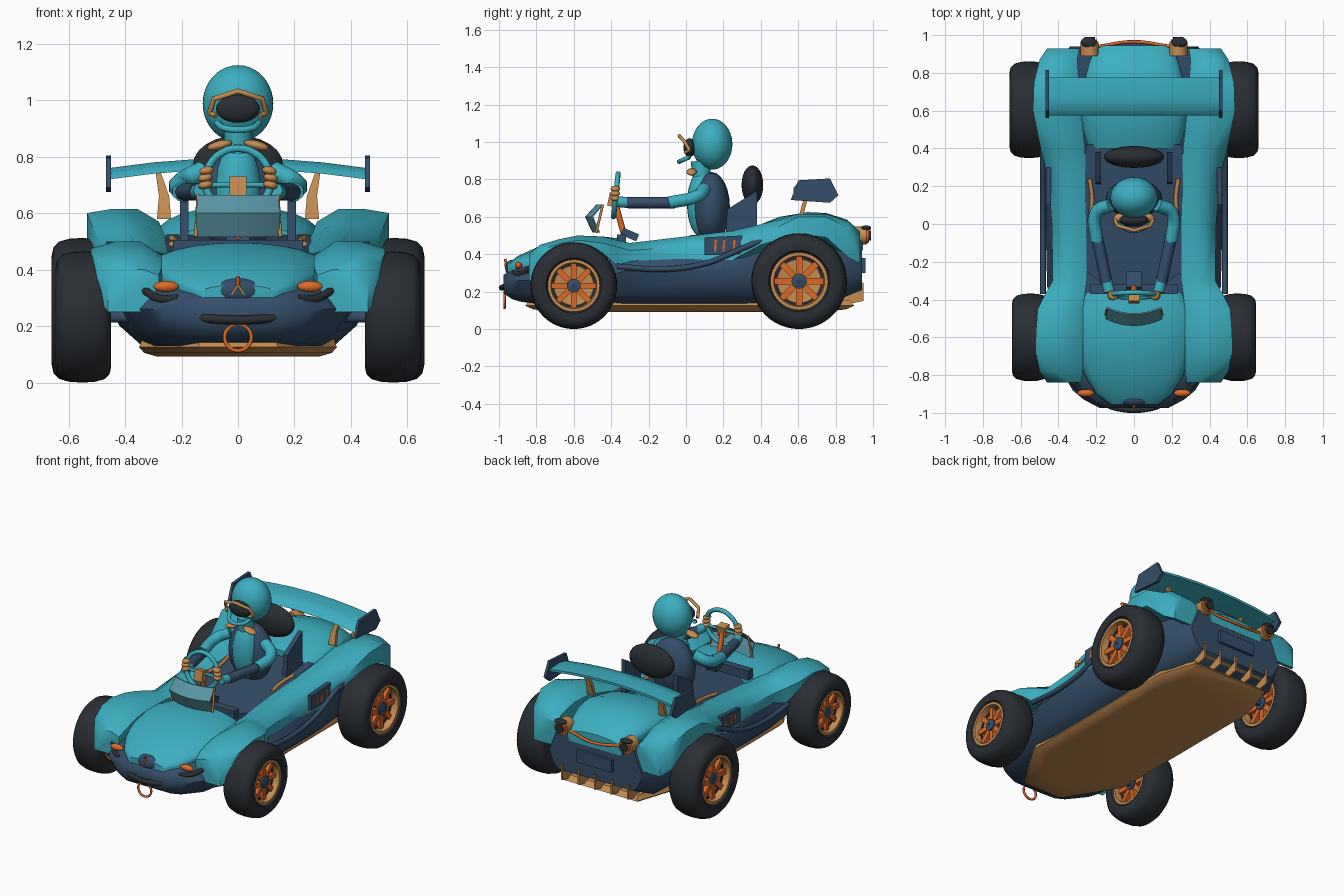
import bpy, bmesh, math
from mathutils import Vector, Matrix

if "Cube" in bpy.data.objects:
    bpy.data.objects.remove(bpy.data.objects["Cube"])

def mat(name, r, g, b):
    m = bpy.data.materials.new(name)
    m.diffuse_color = (r, g, b, 1)
    m.use_nodes = True
    m.node_tree.nodes["Principled BSDF"].inputs["Base Color"].default_value = m.diffuse_color
    return m

TEAL = mat("teal paint", .045, .43, .53)
NAVY = mat("navy", .034, .075, .14)
BLACK = mat("black rubber", .023, .028, .034)
TAN = mat("bronze", .56, .26, .08)
ORANGE = mat("orange", .72, .14, .02)
GLASS = mat("windscreen glass", .10, .30, .37)

def finish(name, bm, m, angle=35):
    bmesh.ops.recalc_face_normals(bm, faces=bm.faces)
    me = bpy.data.meshes.new(name)
    bm.to_mesh(me)
    bm.free()
    return add(name, me, m, angle)

def add(name, me, m, angle=35):
    ob = bpy.data.objects.new(name, me)
    bpy.context.collection.objects.link(ob)
    me.materials.clear()
    me.materials.append(m)
    bpy.ops.object.select_all(action='DESELECT')
    ob.select_set(True)
    bpy.context.view_layer.objects.active = ob
    bpy.ops.object.shade_smooth_by_angle(angle=math.radians(angle))
    return ob

def ball(name, c, r, m, rot=(0, 0, 0), seg=24):
    bm = bmesh.new()
    bmesh.ops.create_uvsphere(bm, u_segments=seg, v_segments=seg // 2, radius=1)
    ob = finish(name, bm, m, 60)
    ob.location, ob.scale, ob.rotation_euler = c, r, rot
    return ob

def box(name, c, size, m, rot=(0, 0, 0)):
    bm = bmesh.new()
    bmesh.ops.create_cube(bm, size=1)
    bmesh.ops.scale(bm, vec=size, verts=bm.verts)
    ob = finish(name, bm, m)
    ob.location, ob.rotation_euler = c, rot
    return ob

def loft(name, rings, m, angle=35, closed=False):
    bm = bmesh.new()
    vs = [[bm.verts.new(p) for p in ring] for ring in rings]
    n = len(rings[0])
    pairs = list(zip(vs, vs[1:])) + ([(vs[-1], vs[0])] if closed else [])
    for a, b in pairs:
        for i in range(n):
            bm.faces.new((a[i], a[(i + 1) % n], b[(i + 1) % n], b[i]))
    if not closed:
        bm.faces.new(vs[0])
        bm.faces.new(vs[-1])
    return finish(name, bm, m, angle)

def side_plate(name, yz, x0, x1, m):
    return loft(name, [[(x, y, z) for y, z in yz] for x in (x0, x1)], m)

def tube(name, pts, r, m, closed=False, smooth=True):
    cu = bpy.data.curves.new(name, 'CURVE')
    cu.dimensions, cu.bevel_depth, cu.bevel_resolution = '3D', r, 2
    cu.use_fill_caps = True
    cu.resolution_u = 6
    sp = cu.splines.new('BEZIER')
    sp.bezier_points.add(len(pts) - 1)
    for p, co in zip(sp.bezier_points, pts):
        p.co = co
        p.handle_left_type = p.handle_right_type = 'AUTO' if smooth else 'VECTOR'
    sp.use_cyclic_u = closed
    tmp = bpy.data.objects.new("tmp", cu)
    me = bpy.data.meshes.new_from_object(tmp)
    bpy.data.objects.remove(tmp)
    return add(name, me, m, 50)

def circle(c, r, tilt=0, n=12):
    t = Matrix.Rotation(tilt, 3, 'X')
    return [Vector(c) + t @ Vector((r * math.cos(a), 0, r * math.sin(a)))
            for a in (i * math.tau / n for i in range(n))]

def lathe_x(name, c, prof, m, seg=40):
    return loft(name, [[(c[0] + x, c[1] + r * math.cos(a), c[2] + r * math.sin(a)) for x, r in prof]
                       for a in (i * math.tau / seg for i in range(seg))], m, 40, True)

def mirrored(half):  # half outline from bottom to top, mirrored in x
    return half + [(-x, y, z) for x, y, z in reversed(half)]

# Lower hull: y, bottom z, bottom half width, middle half width, middle z, top half width, top z
hull = [(-.975, .19, .10, .18, .25, .12, .29), (-.93, .16, .16, .265, .255, .20, .315),
        (-.88, .145, .20, .325, .26, .26, .33), (-.75, .13, .27, .40, .26, .33, .36),
        (-.40, .13, .33, .44, .29, .40, .37), (-.33, .13, .34, .46, .31, .425, .37),
        (.30, .13, .34, .475, .32, .445, .38), (.42, .13, .33, .44, .30, .42, .42),
        (.80, .15, .32, .42, .31, .38, .47), (.94, .21, .27, .34, .32, .28, .47)]
loft("lower_hull", [mirrored([(wb, y, zb), (wb + .6 * (wm - wb), y, zb + .38 * (zm - zb)), (wm, y, zm), (wt, y, zt)])
                    for y, zb, wb, wm, zm, wt, zt in hull], NAVY, 50)
# Cockpit floor, rising to the rear and tapering to the steering column
floor = [(.255, .42, .525), (.262, .10, .49), (.255, -.25, .455), (.12, -.35, .45)]
loft("cockpit_floor", [[(x, y, z - d) for x, y, z in floor + [(-x, y, z) for x, y, z in reversed(floor)]]
                       for d in (.08, 0)], NAVY)

# Floor pan and rear diffuser
pan = [(.14, -.86), (.35, -.52), (.35, .66), (.27, .90)]
ring = pan + [(-x, y) for x, y in reversed(pan)]
loft("floor_pan", [[(x * k, y * k, z) for x, y in ring]
                   for k, z in ((.82, .092), (.95, .105), (1, .125), (.97, .155))], TAN, 30)
side_plate("diffuser_ramp", [(.70, .12), (.92, .20), (.92, .225), (.70, .15)], -.24, .24, TAN)
for i in range(5):
    x = -.24 + .12 * i
    side_plate("diffuser_fin", [(.74, .11), (.95, .15), (.95, .25), (.74, .16)], x - .006, x + .006, TAN)

# Hood and rear deck: y, half width, edge z, crown z
def deck(name, rows):
    rings = []
    for y, w, ze, zc in rows:
        arc = [(w * math.sin(a), y, ze + (zc - ze) * math.cos(a)) for a in (i * math.pi / 12 for i in range(-6, 7))]
        rings.append(arc + [(w * .95, y, ze - .04), (-w * .95, y, ze - .04)])
    loft(name, rings, TEAL, 40)

deck("hood", [(-.955, .13, .32, .345), (-.90, .20, .34, .39), (-.80, .26, .365, .435), (-.68, .30, .39, .475),
              (-.56, .31, .41, .495), (-.45, .30, .42, .495), (-.36, .25, .43, .485)])
deck("rear_deck", [(.40, .24, .48, .56), (.50, .27, .51, .60), (.65, .285, .53, .625), (.75, .265, .53, .62),
                   (.86, .235, .505, .585), (.945, .20, .46, .51)])

# Fender and side pod shells: y, inner x, outer x, outer bottom z, shoulder z, crown z, inner z
shell = [(-.84, .28, .46, .25, .36, .40, .38), (-.78, .27, .50, .30, .42, .45, .41),
         (-.68, .27, .52, .43, .455, .48, .44), (-.58, .27, .52, .46, .475, .50, .45),
         (-.45, .27, .51, .41, .46, .495, .45), (-.37, .26, .47, .34, .44, .475, .455),
         (-.30, .25, .43, .36, .42, .46, .45), (0, .25, .435, .365, .44, .495, .48),
         (.25, .25, .455, .37, .46, .525, .50), (.40, .26, .495, .45, .50, .56, .52),
         (.60, .28, .535, .51, .60, .615, .57), (.75, .29, .53, .49, .60, .615, .57),
         (.87, .30, .50, .38, .54, .575, .53), (.93, .29, .46, .35, .48, .52, .50)]
for s in (1, -1):
    loft("fender_shell", [[(s * x, y, z) for x, z in ((xi, min(zb, .40)), (xi, zi), (xi + .3 * (xo - xi), zc),
                          (xi + .65 * (xo - xi), zc), (xo, zo), (xo, zb))]
                          for y, xi, xo, zb, zo, zc, zi in shell], TEAL, 50)
    # Side rail, race plate with stripes
    tube("side_rail", [(s * .482, y, z) for y, z in ((.50, .515), (.30, .43), (.10, .35), (-.12, .32), (-.37, .335))], .015, NAVY)
    side_plate("door_plate", [(.10, .395), (.10, .49), (.30, .50), (.30, .40)], s * .44, s * .467, NAVY)
    for y in (.155, .20, .255):
        side_plate("door_stripe", [(y - .006, .415), (y - .002, .475), (y + .010, .475), (y + .006, .415)],
                   s * .465, s * .469, ORANGE)
    tube("cockpit_trim", [(s * .235, .02, .49), (s * .222, .13, .50), (s * .235, .24, .512)], .011, TAN)
    side_plate("seat_bolster", [(.21, .46), (.22, .64), (.38, .74), (.38, .46)], s * .175, s * .205, NAVY)

# Wheels
def wheel(s, cx, y, R, w, label):
    c = (s * cx, y, R)
    prof = [(-.8, .59), (-.96, .64), (-1, .75), (-.94, .87), (-.75, .95), (-.4, .99), (0, 1),
            (.4, .99), (.75, .95), (.94, .87), (1, .75), (.96, .64), (.8, .59)]
    lathe_x(label + "_tyre", c, [(x * w, r * R) for x, r in prof], BLACK, 48)
    lathe_x(label + "_rim", c, [(-.9 * w, .53 * R), (-.9 * w, .60 * R), (.9 * w, .60 * R), (.9 * w, .53 * R),
                                (.45 * w, .50 * R), (.35 * w, .05 * R), (-.35 * w, .05 * R), (-.45 * w, .50 * R)], TAN)
    # Dark gap ring just inside the rim
    lathe_x(label + "_rim_gap", c, [(-.5 * w, .45 * R), (-.5 * w, .515 * R), (.5 * w, .515 * R), (.5 * w, .45 * R)], BLACK)
    lathe_x(label + "_hub", c, [(-.7 * w, .005), (-.65 * w, .16 * R), (.75 * w, .16 * R), (.82 * w, .005)], NAVY, 16)
    for i in range(8):
        a = i * math.pi / 4
        off = Vector((0, math.sin(a), -math.cos(a))) * -.34 * R
        box(label + "_spoke", Vector(c) + off, (1.3 * w, .13 * R, .42 * R), ORANGE, (a, 0, 0))
    tube(label + "_axle", [(s * .3, y, c[2]), c], .02, NAVY, smooth=False)

for s in (1, -1):
    wheel(s, .548, -.60, .232, .099, "front_wheel")
    wheel(s, .555, .605, .256, .105, "rear_wheel")

# Rear wing
foil = [(.575, -.02), (.60, .005), (.67, .02), (.775, .015), (.775, .0), (.67, -.012)]
loft("rear_wing", [[(x, y, .775 - .17 * x * x + dz) for y, dz in foil]
                   for x in (-.455, -.3, -.15, 0, .15, .3, .455)], TEAL, 40)
for s in (1, -1):
    side_plate("wing_end_plate", [(.56, .69), (.60, .795), (.77, .805), (.815, .715), (.77, .675)], s * .45, s * .468, NAVY)
    loft("wing_strut", [[(s * (x + a), y + b, z) for a, b in ((-w, -.011), (w, -.011), (w, .011), (-w, .011))]
                        for x, y, z, w in ((.262, .61, .58, .025), (.262, .63, .66, .018), (.285, .66, .755, .008))], TAN)

# Tail lamps, rear trim and plate
for s in (1, -1):
    for nm, y0, y1, r, m in (("tail_lamp_housing", .89, .965, .048, TAN), ("tail_lamp_ring", .955, .978, .038, ORANGE),
                             ("tail_lamp_lens", .965, .990, .028, BLACK)):
        loft(nm, [circle((s * .235, y, .50), r, 0, 20) for y in (y0, y1)], m)
    ball("tail_lamp_cowl", (s * .24, .962, .54), (.042, .028, .014), BLACK)
tube("rear_trim", [(-.19, .94, .485), (0, .965, .465), (.19, .94, .485)], .009, ORANGE)
box("rear_plate", (0, .95, .34), (.26, .018, .08), NAVY)

# Nose details
tube("front_bumper", [(-.185, -.935, .24), (-.09, -.975, .225), (.09, -.975, .225), (.185, -.935, .24)], .016, BLACK)
tube("tow_ring", circle((0, -.97, .16), .047), .007, ORANGE, True)
ball("nose_intake", (0, -.93, .325), (.085, .037, .045), NAVY)
tube("nose_mast", [(0, -.95, .29), (0, -.967, .375)], .007, ORANGE, smooth=False)
for s in (1, -1):
    tube("nose_mast_brace", [(0, -.967, .345), (s * .022, -.96, .31)], .005, TAN, smooth=False)
    ball("indicator", (s * .255, -.895, .34), (.045, .02, .02), ORANGE)
    tube("corner_bumper", [(s * .21, -.92, .30), (s * .27, -.89, .295), (s * .33, -.83, .325)], .015, BLACK)

# Windscreen: folded curved panels with a bronze frame
def screen_row(y, z, w, t):
    xs = [w * (i / 4 - 1) for i in range(9)]
    f = [(x, y + 1.6 * x * x, z) for x in xs]
    return f + [(x, y + 1.6 * x * x + t, z) for x in reversed(xs)]

loft("windscreen_lower", [screen_row(-.50, .515, .145, .008), screen_row(-.54, .60, .15, .008)], GLASS)
loft("windscreen_upper", [screen_row(-.54, .60, .15, .008), screen_row(-.48, .665, .14, .008)], GLASS)
for s in (1, -1):
    tube("windscreen_stay", [(s * .14, -.445, .665), (s * .15, -.48, .515)], .007, TAN, smooth=False)

# Steering and dash
box("dash", (0, -.345, .475), (.46, .05, .06), NAVY)
tube("steering_wheel", circle((0, -.375, .715), .115, math.radians(-6)), .014, TEAL, True)
box("steering_boss", (0, -.39, .69), (.06, .05, .07), TAN, (-.2, 0, 0))
tube("steering_spoke", [(-.11, -.375, .70), (.11, -.375, .70)], .009, TEAL, smooth=False)
tube("steering_column", [(0, -.38, .68), (0, -.33, .50)], .016, ORANGE, smooth=False)
box("column_mount", (0, -.30, .505), (.08, .09, .04), NAVY, (-.4, 0, 0))

# Driver body and headrest
ball("headrest", (0, .355, .77), (.16, .058, .105), BLACK)
ball("torso", (0, .135, .65), (.15, .10, .19), NAVY)
ball("chest_panel", (0, .085, .67), (.085, .08, .18), TEAL)
tube("neck", [(0, .09, .76), (0, .075, .90)], .05, TEAL, smooth=False)
for s in (1, -1):
    ball("collar", (s * .065, .03, .84), (.045, .028, .017), TAN, (0, s * .25, 0))
    tube("upper_arm", [(s * .125, .10, .75), (s * .20, .06, .71), (s * .198, -.09, .675)], .036, TEAL)
    tube("forearm", [(s * .198, -.06, .675), (s * .145, -.31, .675)], .031, NAVY, smooth=False)
    tube("cuff", [(s * .145, -.30, .675), (s * .130, -.36, .68)], .029, TEAL, smooth=False)
    for z in (.70, .725, .75):
        ball("glove_finger", (s * (.118 - .2 * abs(z - .715)), -.378, z), (.026, .026, .016), TAN, (0, s * .2, 0), 16)

# Helmet, visor, goggle frame and chin guard
ball("helmet", (0, .14, .988), (.125, .108, .136), TEAL, seg=40)
ball("visor", (0, .02, .97), (.078, .034, .05), BLACK)
brow = [(-.10, .02, .955), (-.085, -.01, 1.005), (0, -.035, 1.032), (.085, -.01, 1.005), (.10, .02, .955)]
tube("goggle_frame", brow, .01, TAN, smooth=False)
for s in (1, -1):
    tube("goggle_side", [(s * .10, .02, .955), (s * .078, -.005, .945)], .009, TAN)
tube("chin_guard", [(-.075, .02, .92), (-.045, -.025, .90), (.045, -.025, .90), (.075, .02, .92)], .012, TEAL)
